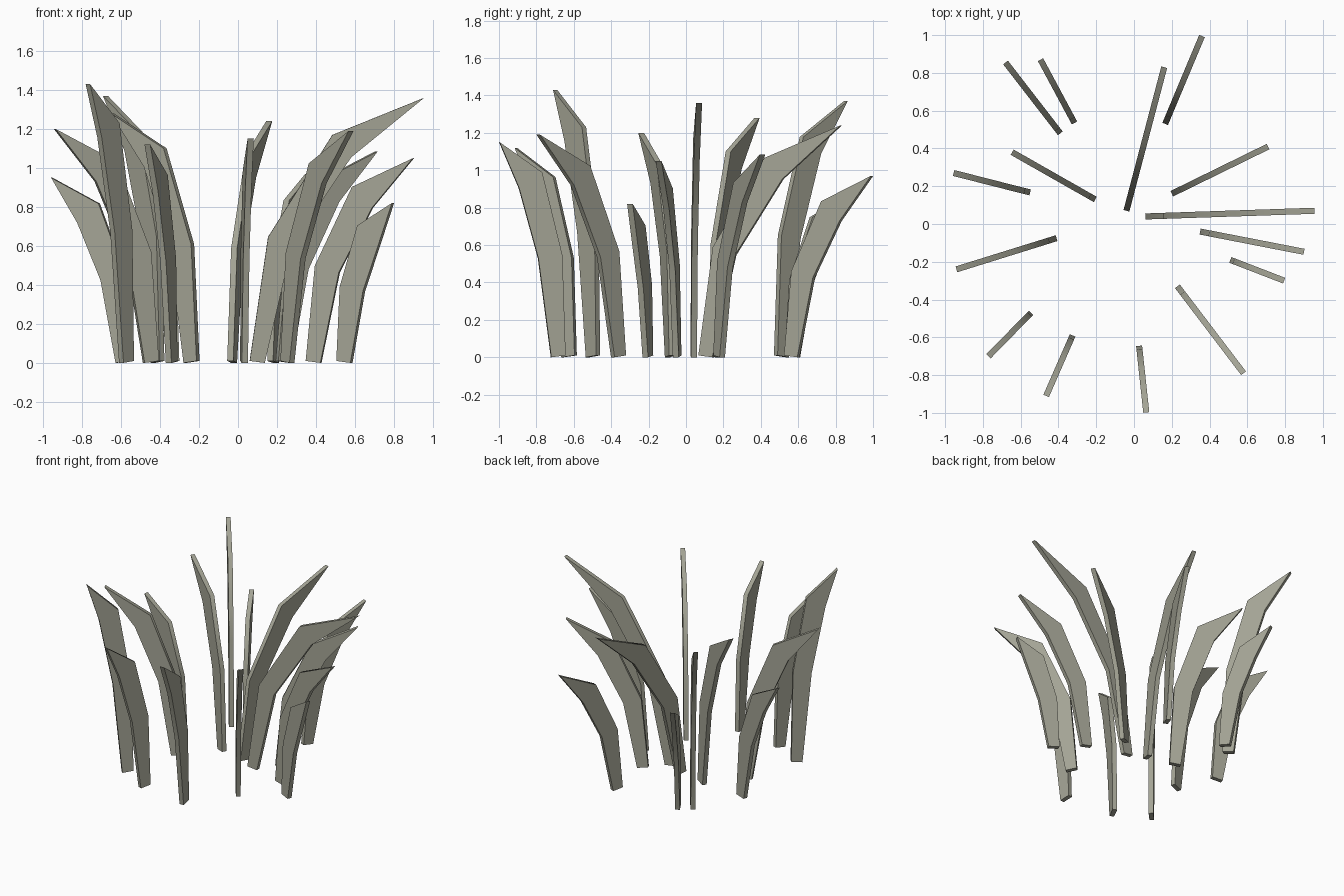
import bpy, bmesh, math
from mathutils import Vector

if "Cube" in bpy.data.objects:
    bpy.data.objects.remove(bpy.data.objects["Cube"])

THICK = 0.032

# each blade: inner foot x, y, tip x, y, tip height
BLADES = [
    (-0.39, 0.48, -0.68, 0.855, 1.37), (-0.315, 0.535, -0.495, 0.87, 0.87),
    (-0.04, 0.07, 0.16, 0.83, 1.24), (0.165, 0.53, 0.36, 0.995, 0.97),
    (0.20, 0.16, 0.71, 0.41, 1.085), (0.06, 0.04, 0.955, 0.07, 1.36),
    (0.35, -0.04, 0.90, -0.147, 1.05), (0.51, -0.19, 0.795, -0.30, 0.82),
    (0.23, -0.33, 0.58, -0.79, 1.19), (0.027, -0.645, 0.065, -0.998, 1.15),
    (-0.325, -0.59, -0.465, -0.91, 1.12), (-0.545, -0.47, -0.77, -0.70, 1.43),
    (-0.41, -0.075, -0.94, -0.24, 1.20), (-0.55, 0.167, -0.955, 0.27, 0.95),
    (-0.205, 0.13, -0.645, 0.38, 1.28),
]

grass = bpy.data.materials.new("dry_grass")
grass.diffuse_color = (0.37, 0.37, 0.30, 1)
grass.use_nodes = True
grass.node_tree.nodes["Principled BSDF"].inputs["Base Color"].default_value = grass.diffuse_color


def blade(name, x0, y0, x1, y1, h):
    foot = Vector((x0, y0, 0))
    out = Vector((x1 - x0, y1 - y0, 0))
    reach = out.length
    out.normalize()
    side = Vector((-out.y, out.x, 0)) * THICK / 2
    k = reach / h

    # inner edge in the blade's own plane: stronger lean gives more bend
    inner = [Vector(p) for p in ((0, 0.01), (0.16 * k * reach, 0.475 * h),
                                 ((0.25 + 0.34 * k) * reach, 0.86 * h), (reach, h))]
    # outer edge offset square to the bend
    outer = [Vector((0.077, 0))]
    for i, w in ((1, 0.13), (2, 0.15)):
        t = ((inner[i] - inner[i - 1]).normalized() + (inner[i + 1] - inner[i]).normalized()).normalized()
        outer.append(inner[i] + Vector((t.y, -t.x)) * w)

    bm = bmesh.new()

    def pair(p):
        c = foot + out * p.x + Vector((0, 0, p.y))
        return bm.verts.new(c - side), bm.verts.new(c + side)

    a = [pair(p) for p in inner]
    b = [pair(p) for p in outer] + [a[3]]
    bm.faces.new((a[0][0], a[0][1], b[0][1], b[0][0]))
    for i in range(3):
        for edge in (a, b):
            bm.faces.new((edge[i][0], edge[i][1], edge[i + 1][1], edge[i + 1][0]))
        for s in (0, 1):
            loop = [a[i][s], b[i][s], b[i + 1][s]]
            if i < 2:
                loop.append(a[i + 1][s])
            bm.faces.new(loop)
    bmesh.ops.recalc_face_normals(bm, faces=bm.faces)
    mesh = bpy.data.meshes.new(name)
    bm.to_mesh(mesh)
    bm.free()
    # smooth along the bends, sharp at the long edges
    mesh.shade_smooth()
    mesh.set_sharp_from_angle(angle=math.radians(60))
    mesh.materials.append(grass)
    bpy.context.collection.objects.link(bpy.data.objects.new(name, mesh))


# ring of grass blades leaning outward
for n, spec in enumerate(BLADES, 1):
    blade(f"grass_blade_{n}", *spec)
